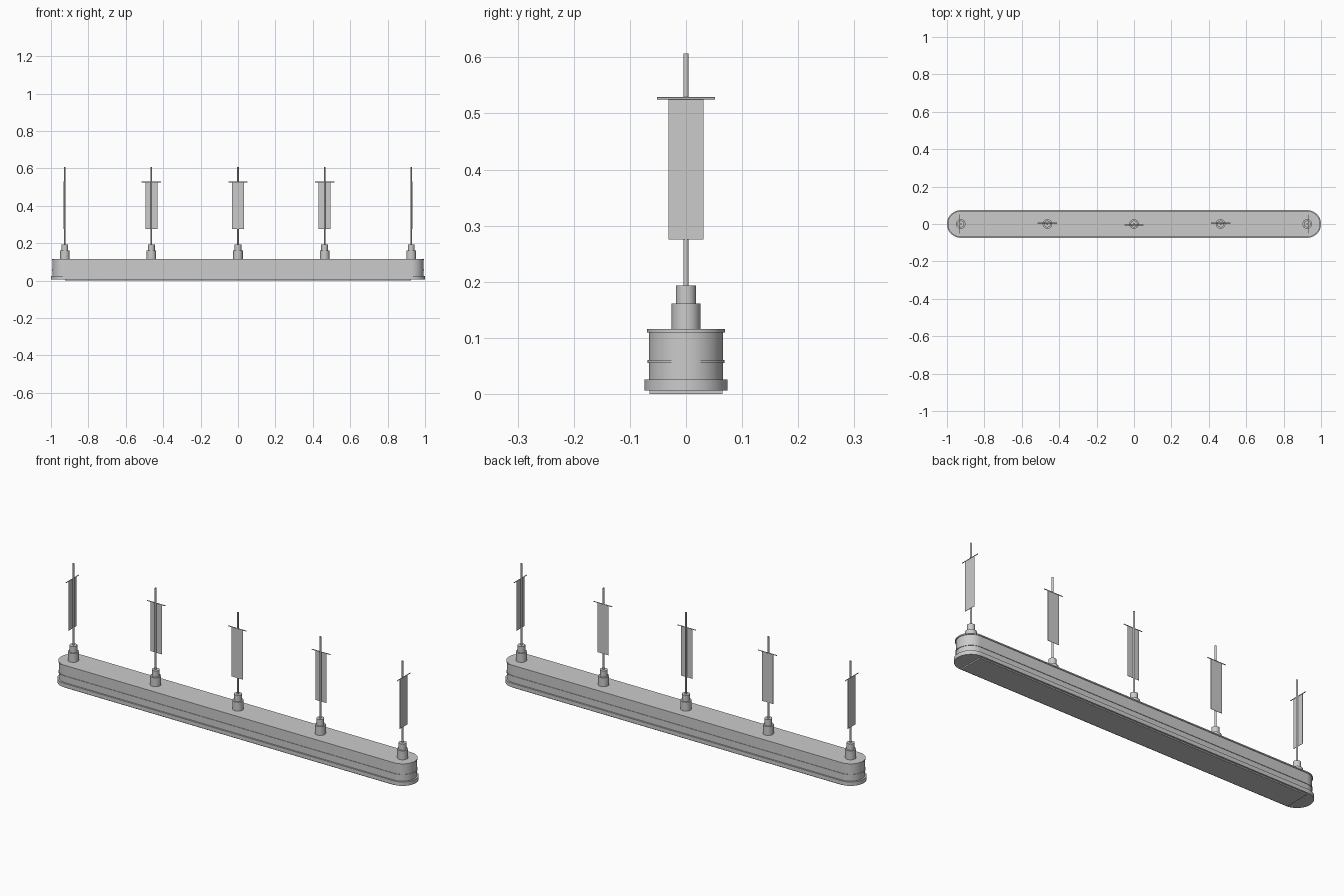
import bpy, bmesh, math

if "Cube" in bpy.data.objects:
    bpy.data.objects.remove(bpy.data.objects["Cube"])

END = 0.926  # centre of each rounded end


def finish(bm, name, loc=(0, 0, 0), rot=0.0):
    bmesh.ops.recalc_face_normals(bm, faces=bm.faces)
    me = bpy.data.meshes.new(name)
    bm.to_mesh(me)
    bm.free()
    ob = bpy.data.objects.new(name, me)
    ob.location = loc
    ob.rotation_euler[2] = rot
    bpy.context.collection.objects.link(ob)
    return ob


def loft(name, profile, half_len=0.0, segs=24, loc=(0, 0, 0), rot=0.0):
    """Stack round (or stadium) rings from (radius, z) pairs and cap both ends."""
    bm = bmesh.new()
    rings = []
    for r, z in profile:
        ring = []
        for sign in (1, -1):
            for i in range(segs + 1):
                if half_len == 0 and i == segs:
                    continue
                a = -math.pi / 2 + math.pi * i / segs
                ring.append(bm.verts.new((sign * (half_len + r * math.cos(a)),
                                          sign * r * math.sin(a), z)))
        rings.append(ring)
    n = len(rings[0])
    for lo, hi in zip(rings, rings[1:]):
        for i in range(n):
            j = (i + 1) % n
            bm.faces.new((lo[i], lo[j], hi[j], hi[i]))
    bm.faces.new(rings[0][::-1])
    bm.faces.new(rings[-1])
    ob = finish(bm, name, loc, rot)
    bpy.context.view_layer.objects.active = ob
    ob.select_set(True)
    bpy.ops.object.shade_smooth_by_angle(angle=math.radians(35))
    ob.select_set(False)
    return ob


def box(name, size, loc, rot=0.0):
    bm = bmesh.new()
    bmesh.ops.create_cube(bm, size=1)
    bmesh.ops.scale(bm, vec=size, verts=bm.verts)
    return finish(bm, name, loc, rot)


# Stepped base: skirt, lower wall, middle bead, upper wall, top rim
loft("base", [(0.074, 0.006), (0.074, 0.026), (0.066, 0.026), (0.066, 0.055),
              (0.0685, 0.055), (0.0685, 0.061), (0.066, 0.061), (0.066, 0.110),
              (0.0695, 0.110), (0.0695, 0.116)], END)

# Foot plate under the straight part
box("foot_plate", (2 * END, 0.13, 0.006), (0, 0, 0.003))

# Five poles; each banner hangs on the side given by the offset direction
OFF = 0.006
poles = [(-END, -OFF, 0, math.pi / 2), (-0.463, 0, OFF, 0), (0, 0, -OFF, 0),
         (0.463, 0, OFF, 0), (END, OFF, 0, math.pi / 2)]
for k, (x, dx, dy, rot) in enumerate(poles, 1):
    # Two-step socket and slim pole
    loft(f"socket_{k}", [(0.0255, 0.116), (0.0255, 0.161), (0.018, 0.161), (0.018, 0.193)],
         segs=16, loc=(x, 0, 0))
    loft(f"pole_{k}", [(0.0045, 0.19), (0.0045, 0.607)], segs=8, loc=(x, 0, 0))
    # Hanging banner and its crossbar
    box(f"banner_{k}", (0.063, 0.0015, 0.252), (x + dx, dy, 0.401), rot)
    bar = loft(f"crossbar_{k}", [(0.002, -0.052), (0.002, 0.052)], segs=6,
               loc=(x + dx, dy, 0.527), rot=rot)
    bar.rotation_euler[1] = math.pi / 2
